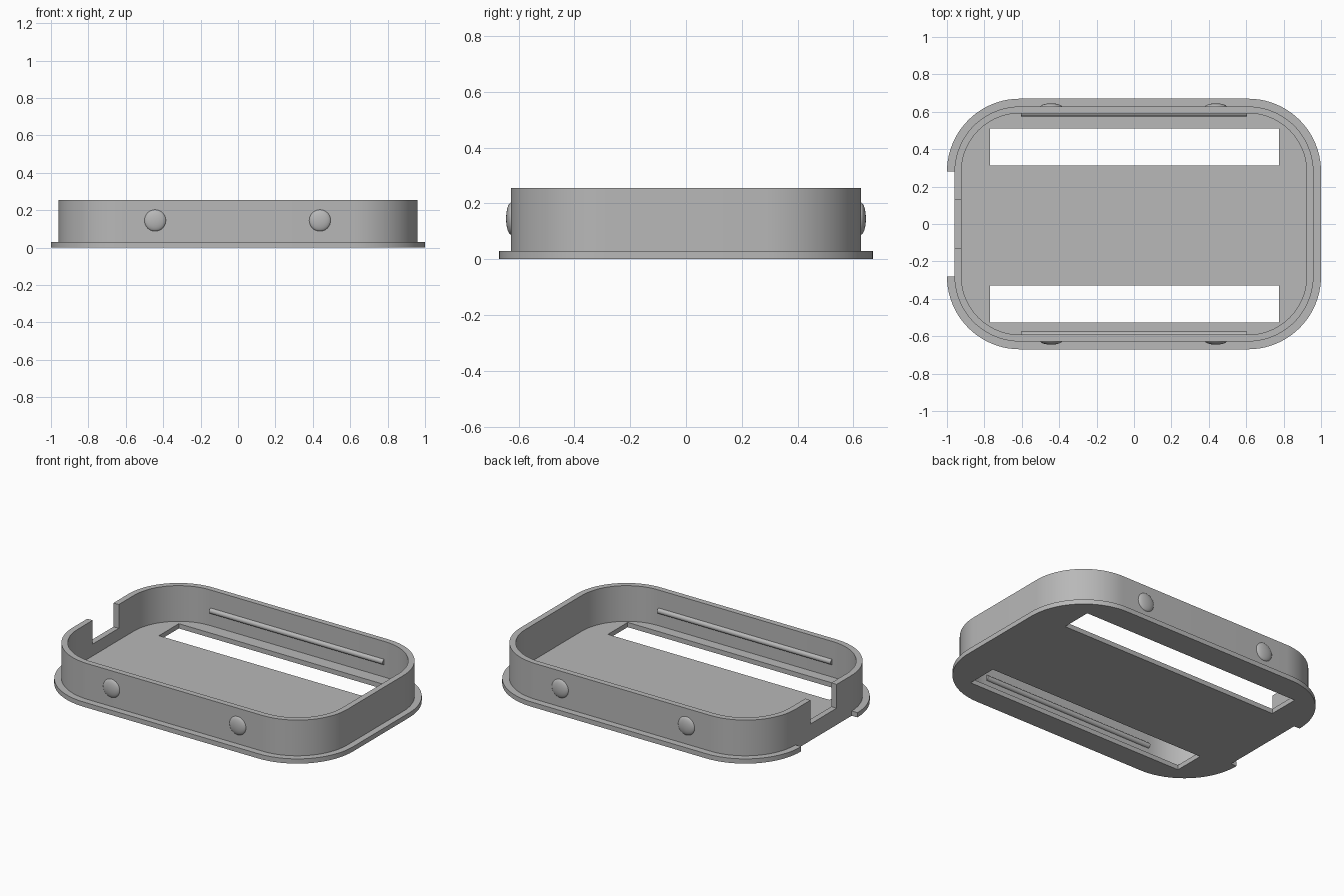
import bpy, bmesh, math
from mathutils import Matrix

cube = bpy.data.objects.get("Cube")
if cube:
    bpy.data.objects.remove(cube, do_unlink=True)

grey = bpy.data.materials.new("plain_grey")
grey.use_nodes = True
COLOR = (0.48, 0.48, 0.48, 1)
grey.diffuse_color = COLOR
grey.node_tree.nodes["Principled BSDF"].inputs["Base Color"].default_value = COLOR

PLATE_TOP, WALL_TOP = 0.03, 0.255


def finish(bm, name):
    bmesh.ops.recalc_face_normals(bm, faces=bm.faces)
    mesh = bpy.data.meshes.new(name)
    bm.to_mesh(mesh)
    bm.free()
    mesh.materials.append(grey)
    obj = bpy.data.objects.new(name, mesh)
    bpy.context.collection.objects.link(obj)
    return obj


def select(obj):
    bpy.ops.object.select_all(action='DESELECT')
    obj.select_set(True)
    bpy.context.view_layer.objects.active = obj


def smooth(obj):
    select(obj)
    bpy.ops.object.shade_smooth_by_angle(angle=math.radians(30))


def rounded_rect(hx, hy, r, steps=20):
    pts = []
    for i, (sx, sy) in enumerate([(1, 1), (-1, 1), (-1, -1), (1, -1)]):
        for k in range(steps + 1):
            a = math.pi / 2 * (i + k / steps)
            pts.append((sx * (hx - r) + r * math.cos(a), sy * (hy - r) + r * math.sin(a)))
    return pts


def prism(name, outer, z0, z1, inner=None):
    """Extruded outline, either solid or a ring with an inner outline."""
    bm = bmesh.new()
    n = len(outer)

    def loop(pts, z):
        return [bm.verts.new((x, y, z)) for x, y in pts]

    def bridge(a, b):
        for i in range(n):
            j = (i + 1) % n
            bm.faces.new((a[i], a[j], b[j], b[i]))

    low, high = loop(outer, z0), loop(outer, z1)
    bridge(low, high)
    if inner:
        in_low, in_high = loop(inner, z0), loop(inner, z1)
        bridge(in_low, in_high)
        bridge(low, in_low)
        bridge(high, in_high)
    else:
        bm.faces.new(low)
        bm.faces.new(high)
    return finish(bm, name)


def cut(obj, x0, x1, y0, y1, z0, z1):
    """Remove a box from the object."""
    cutter = prism("cutter", [(x0, y0), (x1, y0), (x1, y1), (x0, y1)], z0, z1)
    cutter.hide_render = True
    mod = obj.modifiers.new("cut", 'BOOLEAN')
    mod.operation = 'DIFFERENCE'
    mod.solver = 'EXACT'
    mod.object = cutter
    select(obj)
    bpy.ops.object.modifier_apply(modifier=mod.name)
    bpy.data.objects.remove(cutter, do_unlink=True)


# Base plate with two long slots and a trimmed flange on one end
plate = prism("base_plate", rounded_rect(1.0, 0.67, 0.39), 0, PLATE_TOP)
cut(plate, -0.77, 0.776, 0.312, 0.51, -0.1, 0.1)
cut(plate, -0.77, 0.776, -0.527, -0.33, -0.1, 0.1)
cut(plate, -1.1, -0.96, -0.28, 0.28, -0.1, 0.1)
smooth(plate)

# Rim wall with a notch in one end
wall = prism("rim_wall", rounded_rect(0.96, 0.628, 0.35), PLATE_TOP, WALL_TOP,
             rounded_rect(0.923, 0.592, 0.313))
cut(wall, -1.1, -0.8, -0.13, 0.13, 0.105, 0.4)
smooth(wall)

for side, label in ((-1, "front"), (1, "back")):
    # Half-sunk retaining bar along the inside of the wall
    bm = bmesh.new()
    bmesh.ops.create_cone(bm, cap_ends=True, segments=32, radius1=0.017, radius2=0.017, depth=1.21,
                          matrix=Matrix.Translation((0, side * 0.593, 0.125))
                          @ Matrix.Rotation(math.pi / 2, 4, 'Y'))
    smooth(finish(bm, label + "_inner_bar"))

    # Flattened round bumps on the outside of the wall
    for x, hand in ((-0.443, "right"), (0.438, "left")):
        bm = bmesh.new()
        bmesh.ops.create_uvsphere(bm, u_segments=32, v_segments=16, radius=1,
                                  matrix=Matrix.Translation((x, side * 0.626, 0.145))
                                  @ Matrix.Diagonal((0.058, 0.019, 0.058, 1)))
        smooth(finish(bm, f"{label}_{hand}_bump"))
